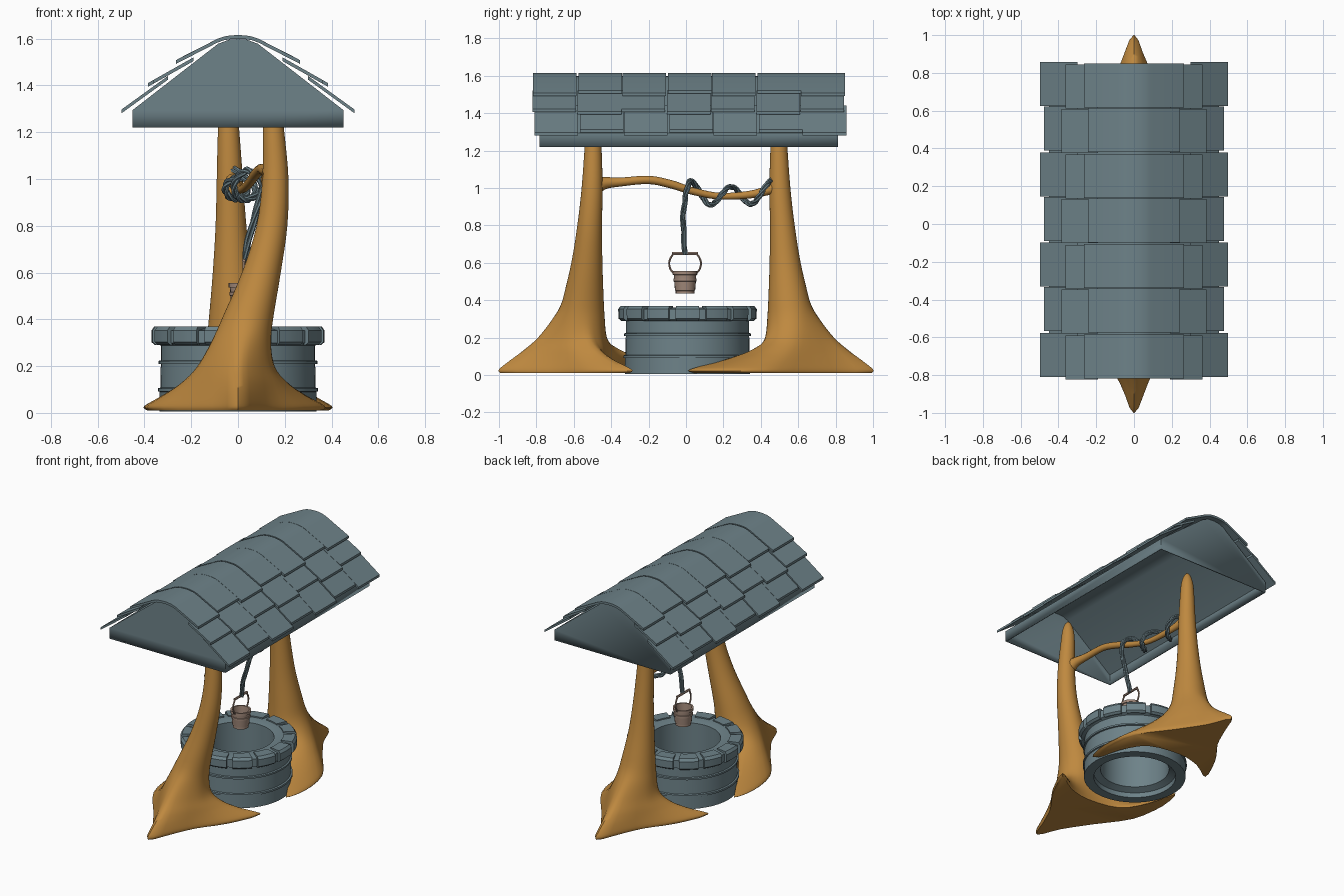
import bpy, bmesh, math
from mathutils import Vector, Matrix

if "Cube" in bpy.data.objects:
    bpy.data.objects.remove(bpy.data.objects["Cube"], do_unlink=True)


def material(name, rgb):
    m = bpy.data.materials.new(name)
    m.use_nodes = True
    m.diffuse_color = (*rgb, 1)
    m.node_tree.nodes["Principled BSDF"].inputs["Base Color"].default_value = (*rgb, 1)
    return m


SLATE = material("slate_blue_grey", (0.155, 0.225, 0.25))
WOOD = material("golden_wood", (0.52, 0.25, 0.05))
PALE = material("pale_bucket_wood", (0.36, 0.25, 0.195))


def activate(ob):
    bpy.ops.object.select_all(action='DESELECT')
    ob.select_set(True)
    bpy.context.view_layer.objects.active = ob


def finish(name, bm, mat, angle=30):
    bmesh.ops.recalc_face_normals(bm, faces=bm.faces)
    me = bpy.data.meshes.new(name)
    bm.to_mesh(me)
    bm.free()
    ob = bpy.data.objects.new(name, me)
    bpy.context.collection.objects.link(ob)
    me.materials.append(mat)
    activate(ob)
    bpy.ops.object.shade_smooth_by_angle(angle=math.radians(angle))
    return ob


def spline(keys, steps, cyclic=False):
    """Smooth interpolation through tuples of any length."""
    n, out = len(keys), []
    pick = lambda i: keys[i % n] if cyclic else keys[max(0, min(n - 1, i))]
    for i in range(n if cyclic else n - 1):
        quad = [pick(i + k) for k in (-1, 0, 1, 2)]
        for s in range(steps):
            t = s / steps
            out.append(tuple(b + t * (c - a) / 2 + t * t * (a - 2.5 * b + 2 * c - d / 2)
                             + t ** 3 * (1.5 * (b - c) + (d - a) / 2)
                             for a, b, c, d in zip(*quad)))
    return out if cyclic else out + [keys[-1]]


def loft(bm, rings, closed=False, caps=True):
    vs = [[bm.verts.new(p) for p in r] for r in rings]
    n = len(vs[0])
    for i in range(len(vs) if closed else len(vs) - 1):
        a, b = vs[i], vs[(i + 1) % len(vs)]
        for j in range(n):
            k = (j + 1) % n
            bm.faces.new((a[j], a[k], b[k], b[j]))
    if caps and not closed:
        bm.faces.new(vs[0])
        bm.faces.new(vs[-1])


def lathe(bm, profile, segs=40, start=0.0, sweep=math.tau):
    full = sweep >= math.tau
    rings = []
    for i in range(segs if full else segs + 1):
        a = start + sweep * i / segs
        rings.append([(r * math.cos(a), r * math.sin(a), z) for r, z in profile])
    loft(bm, rings, closed=full)


def tube(name, paths, mat, sides=3):
    """Round tubes along paths of (x, y, z, radius)."""
    cu = bpy.data.curves.new(name, 'CURVE')
    cu.dimensions = '3D'
    cu.bevel_depth = 1.0
    cu.bevel_resolution = sides
    cu.use_fill_caps = True
    for path in paths:
        sp = cu.splines.new('POLY')
        sp.points.add(len(path) - 1)
        for p, (x, y, z, r) in zip(sp.points, path):
            p.co = (x, y, z, 1)
            p.radius = r
    ob = bpy.data.objects.new(name, cu)
    bpy.context.collection.objects.link(ob)
    cu.materials.append(mat)
    activate(ob)
    bpy.ops.object.convert(target='MESH')
    bpy.ops.object.shade_smooth_by_angle(angle=math.radians(50))
    return bpy.context.object


# Twisted tree posts with root toes: footprint (x, y, spread power)
FOOT = [(0, -1, 1), (.075, -.84, 1), (.15, -.68, 1.3), (.28, -.5, 2), (.37, -.29, 2),
        (.22, -.38, 2), (.04, -.42, 1.5), (-.2, -.37, 2), (-.31, -.2, 2), (-.36, -.02, 2),
        (-.4, -.18, 1.7), (-.36, -.42, 1.5), (-.2, -.65, 1.3), (-.075, -.84, 1)]
# Trunk levels: height, y, radius, spread into footprint
LEVELS = [(.01, -.57, .15, .97), (.03, -.57, .15, 1), (.08, -.57, .15, .78), (.13, -.57, .15, .54),
          (.2, -.57, .14, .28), (.3, -.56, .125, .09), (.4, -.55, .11, 0), (.6, -.53, .083, 0),
          (.8, -.515, .066, 0), (1, -.502, .056, 0), (1.2, -.497, .046, 0), (1.28, -.497, .038, 0),
          (1.33, -.497, .022, 0), (1.352, -.497, .004, 0)]
LEAN_FRONT = [0, 0, 0, 0, 0, .015, .04, .1, .145, .16, .152, .15, .15, .15]
LEAN_BACK = [0, 0, 0, 0, 0, .01, .015, .025, .03, .035, .04, .04, .04, .04]


def post(name, lean, turn):
    foot = spline(FOOT, 3, cyclic=True)
    rings = []
    for z, cy, r, w, cx in spline([k + (x,) for k, x in zip(LEVELS, lean)], 4):
        w = max(0, w)
        ring = []
        for i, (fx, fy, power) in enumerate(foot):
            a = math.tau * i / len(foot) - math.pi / 2
            trunk = Vector((cx + r * math.cos(a), cy + r * math.sin(a), z))
            ring.append(trunk.lerp(Vector((fx, fy, z)), w ** power))
        rings.append(ring)
    bm = bmesh.new()
    loft(bm, rings)
    bmesh.ops.rotate(bm, verts=bm.verts, matrix=Matrix.Rotation(turn, 3, 'Z'))
    finish(name, bm, WOOD, 50)


post("front_post", LEAN_FRONT, 0)
post("back_post", LEAN_BACK, math.pi)

# Branch joining the posts
BRANCH = [(.15, -.5, 1.0, .055), (.135, -.44, 1.025, .034), (.12, -.35, 1.032, .024),
          (.1, -.2, 1.043, .022), (.075, -.08, 1.02, .022), (.05, .03, .985, .02),
          (.02, .17, .957, .018), (0, .32, .962, .02), (-.02, .43, .985, .025), (-.035, .51, 1.02, .035)]
branch = spline(BRANCH, 5)
tube("branch", [branch], WOOD, 4)

# Rope: hangs down, then coils along the branch
core = [(.03, -.005, .645), (.045, -.012, .74), (.075, -.015, .85), (.1, -.005, .94), (.1, .005, .99)]
for i in range(22):
    y = .02 + .46 * i / 21
    bx, by, bz, br = min(branch, key=lambda p: abs(p[1] - y))
    a = math.tau * (y - .02) / .22
    core.append((bx - .058 * math.sin(a), y, bz + .05 * math.cos(a)))
core = spline(core, 4)
strands = []
for k in range(3):
    strand = []
    for i, p in enumerate(core):
        t = Vector(core[min(i + 1, len(core) - 1)]) - Vector(core[max(i - 1, 0)])
        u = t.cross(Vector((1, .3, .2))).normalized()
        v = t.cross(u).normalized()
        a = math.tau * k / 3 + i * .35
        strand.append((*(Vector(p) + .009 * (u * math.cos(a) + v * math.sin(a))), .008))
    strands.append(strand)
tube("rope", strands, SLATE, 1)

# Bucket with hoops and handle
BX, BY = .025, -.005
bm = bmesh.new()
lathe(bm, [(.001, .435), (.05, .435), (.05, .45), (.054, .452), (.058, .5), (.062, .502), (.062, .515),
           (.059, .517), (.06, .535), (.066, .537), (.066, .555), (.055, .555), (.048, .455), (.001, .455)], 20)
bmesh.ops.translate(bm, verts=bm.verts, vec=(BX, BY, 0))
finish("bucket", bm, PALE)
half = [(.06, .545), (.078, .565), (.085, .6), (.075, .63), (.06, .65)]
arms = [[(BX, BY + s * y, z, .006) for y, z in spline(half, 3)] for s in (-1, 1)]
bar = [(BX, BY - .07, .65, .008), (BX, BY + .07, .65, .008)]
tube("bucket_handle", arms + [bar], PALE, 1)

# Well wall with bands
bm = bmesh.new()
lathe(bm, [(.27, .005), (.335, .005), (.335, .09), (.343, .092), (.343, .105), (.332, .108), (.33, .208),
           (.34, .21), (.34, .222), (.33, .225), (.33, .288), (.352, .298), (.352, .352), (.285, .362),
           (.225, .35), (.225, .06), (.27, .04)], 48)
bmesh.ops.translate(bm, verts=bm.verts, vec=(0, .008, 0))
finish("well_wall", bm, SLATE)

# Rim stones
bm = bmesh.new()
STONES = 14
for i in range(STONES):
    lathe(bm, [(.285, .3), (.355, .29), (.37, .302), (.371, .352), (.358, .37), (.285, .37)], 3,
          math.tau * i / STONES - .172, .344)
bmesh.ops.translate(bm, verts=bm.verts, vec=(0, .008, 0))
finish("rim_stones", bm, SLATE)


# Roof shell, open underneath
def mirrored(right):
    return right + [(-x, z) for x, z in reversed(right) if x > 0]


bm = bmesh.new()
outline = mirrored([(.45, 1.22), (.45, 1.295), (.085, 1.578), (.04, 1.595), (0, 1.598)])
loft(bm, [[(x, y, z) for x, z in outline] for y in (-.782, .813)])
bm.faces.ensure_lookup_table()
under = [f for f in bm.faces if all(v.co.z < 1.23 for v in f.verts)]
bmesh.ops.delete(bm, geom=under, context='FACES_ONLY')
roof = finish("roof_shell", bm, SLATE)
mod = roof.modifiers.new("thickness", 'SOLIDIFY')
mod.thickness = .012
mod.offset = -1


# Roof tiles in rows, alternate columns shifted along the slope
def tile(bm, top, y0, y1, thick=.016):
    section = top + [(x, z - thick) for x, z in reversed(top)]
    loft(bm, [[(x, y, z) for x, z in section] for y in (y0, y1)])


COLS, WIDTH, START = 7, .239, -.818
rows = {name: bmesh.new() for name in ("lower_tiles", "middle_tiles", "ridge_tiles")}
for c in range(COLS):
    y0 = START + WIDTH * c + (.004 if c % 2 else 0)
    y1 = y0 + WIDTH - .006
    d = .022 if c % 2 else 0
    e = .022 - d
    for s in (-1, 1):
        tile(rows["lower_tiles"], [(s * (.498 - d), 1.297 + d * .72), (s * .3, 1.44)], y0 + .008, y1 + .008)
        tile(rows["middle_tiles"], [(s * (.385 - e), 1.41 + e * .57), (s * .19, 1.52)], y0 - .004, y1 - .004)
    tile(rows["ridge_tiles"], mirrored([(.265 - d, 1.508 + d * .55), (.088, 1.599), (.06, 1.609),
                                        (.03, 1.614), (0, 1.615)]), y0, y1)
for name, bm in rows.items():
    finish(name, bm, SLATE)
